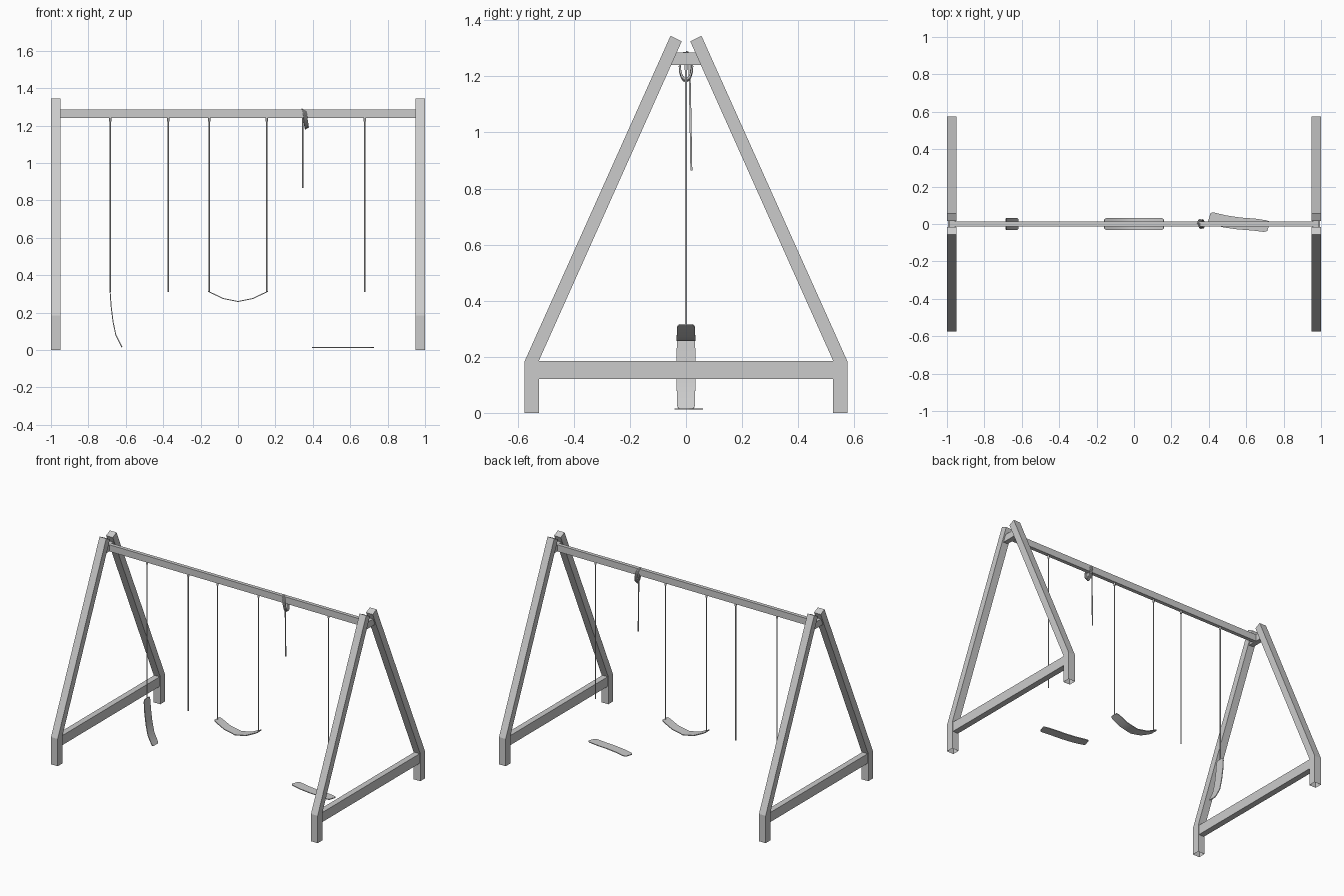
import bpy, bmesh, math
from mathutils import Vector

cube = bpy.data.objects.get("Cube")
if cube:
    bpy.data.objects.remove(cube)

GREY = (0.6, 0.6, 0.6, 1)
grey = bpy.data.materials.new("plain grey")
grey.use_nodes = True
grey.diffuse_color = GREY
grey.node_tree.nodes["Principled BSDF"].inputs["Base Color"].default_value = GREY


def add(name, data):
    obj = bpy.data.objects.new(name, data)
    bpy.context.collection.objects.link(obj)
    data.materials.append(grey)
    return obj


def prism(name, profile, x0, x1, open_foot=False):
    """Extrude a (y, z) profile along x."""
    bm = bmesh.new()
    face = bm.faces.new([bm.verts.new((x0, y, z)) for y, z in profile])
    ext = bmesh.ops.extrude_face_region(bm, geom=[face])
    moved = [v for v in ext["geom"] if isinstance(v, bmesh.types.BMVert)]
    bmesh.ops.translate(bm, verts=moved, vec=(x1 - x0, 0, 0))
    bmesh.ops.recalc_face_normals(bm, faces=bm.faces)
    if open_foot:
        feet = [f for f in bm.faces if all(v.co.z < 0.001 for v in f.verts)]
        bmesh.ops.delete(bm, geom=feet, context="FACES_ONLY")
    mesh = bpy.data.meshes.new(name)
    bm.to_mesh(mesh)
    bm.free()
    return add(name, mesh)


def rope(name, points, radius=0.004):
    curve = bpy.data.curves.new(name, "CURVE")
    curve.dimensions = "3D"
    curve.bevel_depth = radius
    curve.bevel_resolution = 1
    curve.use_fill_caps = True
    spline = curve.splines.new("POLY")
    spline.points.add(len(points) - 1)
    for p, co in zip(spline.points, points):
        p.co = (*co, 1)
    return add(name, curve)


def seat(name, path, across):
    """Thin flexible strip along a path with rounded corners."""
    path = [Vector(p) for p in path]
    across = Vector(across).normalized()
    stations = [(0, 0.7), (0.02, 0.88), (0.06, 0.97)]
    rows = stations + [(t, 1) for t in (0.25, 0.5, 0.75)]
    rows += [(1 - t, w) for t, w in reversed(stations)]
    bm = bmesh.new()
    previous = None
    for t, w in rows:
        i = min(int(t * (len(path) - 1)), len(path) - 2)
        centre = path[i].lerp(path[i + 1], t * (len(path) - 1) - i)
        row = [bm.verts.new(centre + across * s * w * 0.033) for s in (-1, 0, 1)]
        if previous:
            for k in range(2):
                bm.faces.new((previous[k], row[k], row[k + 1], previous[k + 1]))
        previous = row
    for f in bm.faces:
        f.smooth = True
    bmesh.ops.recalc_face_normals(bm, faces=bm.faces)
    mesh = bpy.data.meshes.new(name)
    bm.to_mesh(mesh)
    bm.free()
    obj = add(name, mesh)
    thick = obj.modifiers.new("thickness", "SOLIDIFY")
    thick.thickness = 0.005
    thick.offset = 0
    bpy.ops.object.select_all(action="DESELECT")
    obj.select_set(True)
    bpy.context.view_layer.objects.active = obj
    bpy.ops.object.modifier_apply(modifier="thickness")
    bpy.ops.object.shade_smooth_by_angle(angle=math.radians(45))
    return obj


# A-frames at both ends
LEG = [(0.575, 0), (0.575, 0.185), (0.055, 1.345), (0.015, 1.325),
       (0.525, 0.185), (0.525, 0)]
for side, sx in (("left", 1), ("right", -1)):
    for end, sy in (("front", -1), ("back", 1)):
        prism(f"{end}_{side}_leg", [(sy * y, z) for y, z in LEG],
              sx * 0.95, sx * 1.0, open_foot=True)
    prism(f"{side}_crossbar", [(-0.53, 0.12), (0.53, 0.12), (0.53, 0.185), (-0.53, 0.185)],
          sx * 0.955, sx * 0.995)
    prism(f"{side}_spreader", [(-0.053, 1.24), (0.053, 1.24), (0.033, 1.285), (-0.033, 1.285)],
          sx * 0.957, sx * 0.99)

# Top beam
prism("top_beam", [(-0.0125, 1.24), (0.0125, 1.24), (0.0125, 1.285), (-0.0125, 1.285)],
      -0.985, 0.985)

# Straight ropes with their hangers
for i, x in enumerate((-0.683, -0.373, -0.154, 0.154, 0.678)):
    rope(f"rope_{i + 1}", [(x, 0, 0.31), (x, 0, 1.24)])
    rope(f"hanger_{i + 1}", [(x, 0, 1.222), (x, 0, 1.243)], 0.007)

# Rope thrown over the beam, with a loose end
TURNS, STEPS = 3, 16
coil = []
for k in range(TURNS * STEPS + 1):
    a = 2 * math.pi * k / STEPS
    sag = 0.053 - 0.004 * (k // STEPS)
    coil.append((0.35 + 0.02 * k / (TURNS * STEPS) - 0.008 * math.cos(a),
                 0.022 * math.sin(a), 1.235 + sag * math.cos(a)))
rope("wrapped_rope", coil)
rope("loose_rope_end", [(0.345, 0.012, 1.25), (0.345, 0.016, 1.05), (0.345, 0.019, 0.865)])

# Intact seat, seat hanging by one end, seat lying on the ground
seat("middle_seat", [(-0.16, 0, 0.314), (-0.08, 0, 0.275), (0, 0, 0.259),
                     (0.08, 0, 0.275), (0.16, 0, 0.314)], (0, 1, 0))
seat("hanging_seat", [(-0.684, 0, 0.315), (-0.678, 0, 0.23), (-0.668, 0, 0.15),
                      (-0.653, 0, 0.08), (-0.62, 0, 0.014)], (0, 1, 0))
seat("fallen_seat", [(0.402, 0.035, 0.014), (0.485, 0.014, 0.014), (0.56, 0.003, 0.014),
                     (0.64, -0.003, 0.014), (0.72, -0.014, 0.014)], (0.3, 0.95, 0))
